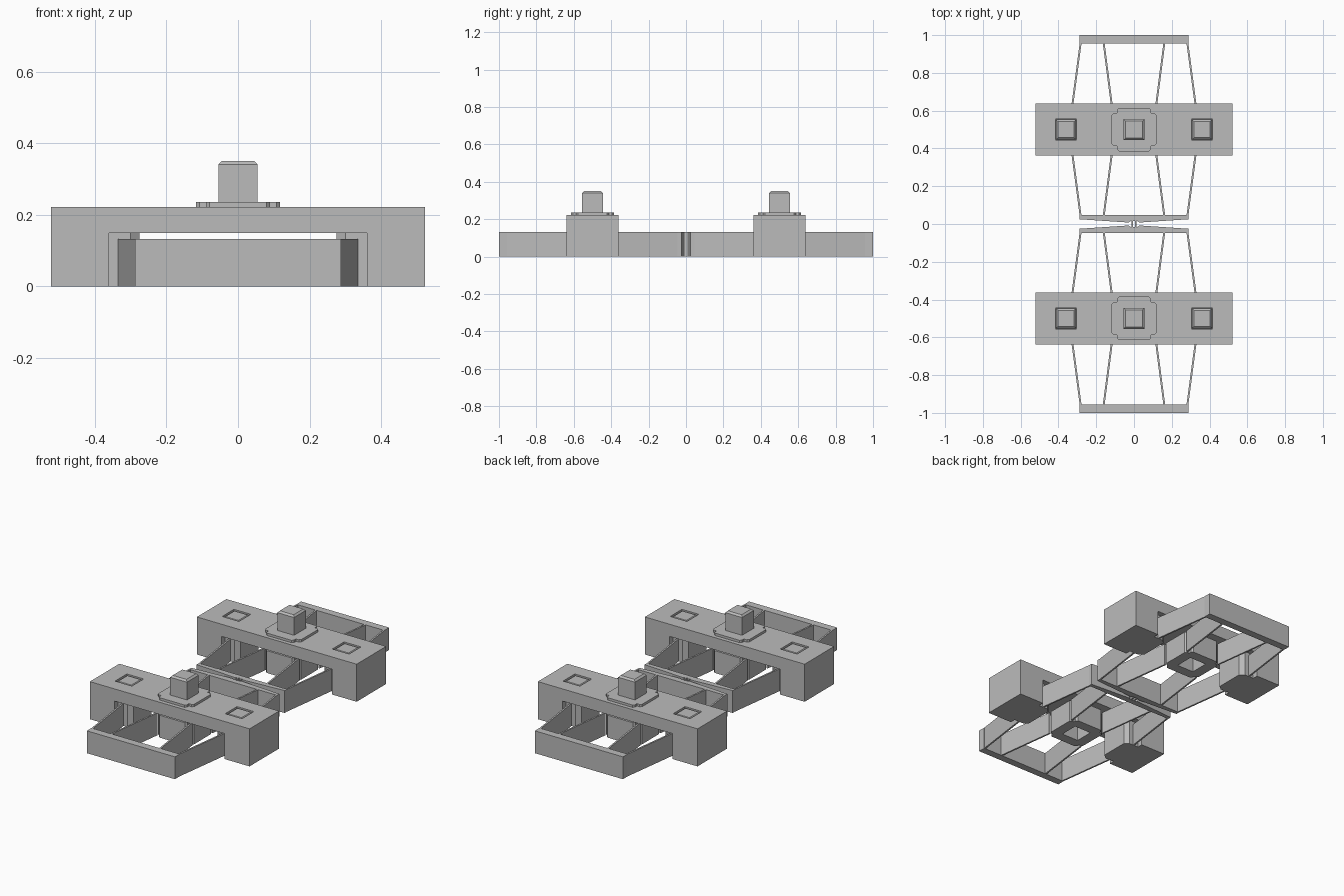
import bpy, bmesh

if "Cube" in bpy.data.objects:
    bpy.data.objects.remove(bpy.data.objects["Cube"])

grey = bpy.data.materials.new("light grey")
grey.diffuse_color = (0.5, 0.5, 0.5, 1)
grey.use_nodes = True
grey.node_tree.nodes["Principled BSDF"].inputs["Base Color"].default_value = grey.diffuse_color


def prism(name, pts, a, b, axis="z", chamfer=0.0):
    """Extrude a profile from a to b, along z (xy profile) or along y (xz profile)."""
    bm = bmesh.new()
    put = (lambda p, t: (p[0], p[1], t)) if axis == "z" else (lambda p, t: (p[0], t, p[1]))
    low = [bm.verts.new(put(p, a)) for p in pts]
    high = [bm.verts.new(put(p, b)) for p in pts]
    bm.faces.new(low)
    top = bm.faces.new(high)
    n = len(pts)
    for i in range(n):
        bm.faces.new((low[i], low[(i + 1) % n], high[(i + 1) % n], high[i]))
    if chamfer:
        bmesh.ops.bevel(bm, geom=list(top.edges), offset=chamfer, segments=1, affect="EDGES")
    bmesh.ops.recalc_face_normals(bm, faces=bm.faces)
    me = bpy.data.meshes.new(name)
    bm.to_mesh(me)
    bm.free()
    me.materials.append(grey)
    ob = bpy.data.objects.new(name, me)
    bpy.context.collection.objects.link(ob)
    return ob


def rect(cx, cy, hx, hy):
    return [(cx - hx, cy - hy), (cx + hx, cy - hy), (cx + hx, cy + hy), (cx - hx, cy + hy)]


def notched(cx, cy, hx, hy, c):
    """Square outline with stepped, slightly softened corners."""
    q = [(hx, hy - c - 0.01), (hx - 0.01, hy - c), (hx - c, hy - c),
         (hx - c, hy - 0.01), (hx - c - 0.01, hy)]
    pts = q + [(-x, y) for x, y in reversed(q)]
    pts += [(-x, -y) for x, y in q] + [(x, -y) for x, y in reversed(q)]
    return [(cx + x, cy + y) for x, y in pts]


def cut(ob, cutter):
    m = ob.modifiers.new("cut", "BOOLEAN")
    m.operation = "DIFFERENCE"
    m.solver = "EXACT"
    m.object = cutter
    cutter.hide_render = True
    cutter.hide_set(True)


def blade(name, x0, y0, x1, y1, t=0.005):
    prism(name, [(x0 - t, y0), (x0 + t, y0), (x1 + t, y1), (x1 - t, y1)], 0, 0.132)


for s, tag in ((-1, "front"), (1, "back")):
    cy = 0.5 * s

    # Bridge frame with two legs and square pin holes
    arch = [(-0.522, 0), (-0.36, 0), (-0.36, 0.15), (0.36, 0.15),
            (0.36, 0), (0.522, 0), (0.522, 0.222), (-0.522, 0.222)]
    bridge = prism(tag + "_bridge", arch, cy - 0.138, cy + 0.138, "y")
    for sx, side in ((-1, "left"), (1, "right")):
        cx = 0.36 * sx
        hole = prism(f"{tag}_{side}_hole_cutter", rect(cx, cy, 0.055, 0.055), 0.195, 0.25)
        cut(bridge, hole)
        prism(f"{tag}_{side}_pin", rect(cx, cy, 0.053, 0.053), 0.19, 0.22, chamfer=0.01)

        # Anchor block under the bridge, against the leg
        prism(f"{tag}_{side}_anchor",
              [(0.275 * sx, cy - 0.085), (0.3 * sx, cy - 0.105), (0.365 * sx, cy - 0.105),
               (0.365 * sx, cy + 0.105), (0.3 * sx, cy + 0.105), (0.275 * sx, cy + 0.085)],
              0, 0.151)

        # Flexure blades running to the outer and inner cross bars
        for d, end in ((1, "outer"), (-1, "inner")):
            y0 = cy + 0.095 * s * d
            y1 = cy + 0.462 * s * d
            blade(f"{tag}_{side}_{end}_wide_blade", 0.331 * sx, y0, 0.282 * sx, y1)
            blade(f"{tag}_{side}_{end}_narrow_blade", 0.113 * sx, y0, 0.161 * sx, y1)

    # Moving centre block with a square socket underneath
    block = prism(tag + "_centre_block", notched(0, cy, 0.118, 0.115, 0.025), 0, 0.132)
    cut(block, prism(tag + "_socket_cutter", rect(0, cy, 0.055, 0.055), -0.05, 0.1))

    # Stepped collar and chamfered post on top
    prism(tag + "_collar", notched(0, cy, 0.118, 0.115, 0.028), 0.215, 0.236)
    prism(tag + "_post", rect(0, cy, 0.055, 0.055), 0.23, 0.351, chamfer=0.01)

    # Outer cross bar, and inner bar tapering toward the coupling
    prism(tag + "_outer_bar", rect(0, 0.978 * s, 0.288, 0.022), 0, 0.132)
    prism(tag + "_inner_bar",
          [(-0.288, 0.047 * s), (0.288, 0.047 * s), (0.288, 0.025 * s),
           (0.03, 0.008 * s), (0.015, 0.016 * s), (-0.015, 0.016 * s),
           (-0.03, 0.008 * s), (-0.288, 0.025 * s)], 0, 0.132)

# Thin coupling strips between the two stages
for x, side in ((-0.01, "left"), (0.01, "right")):
    prism(side + "_coupling_strip", rect(x, 0, 0.004, 0.02), 0, 0.132)
